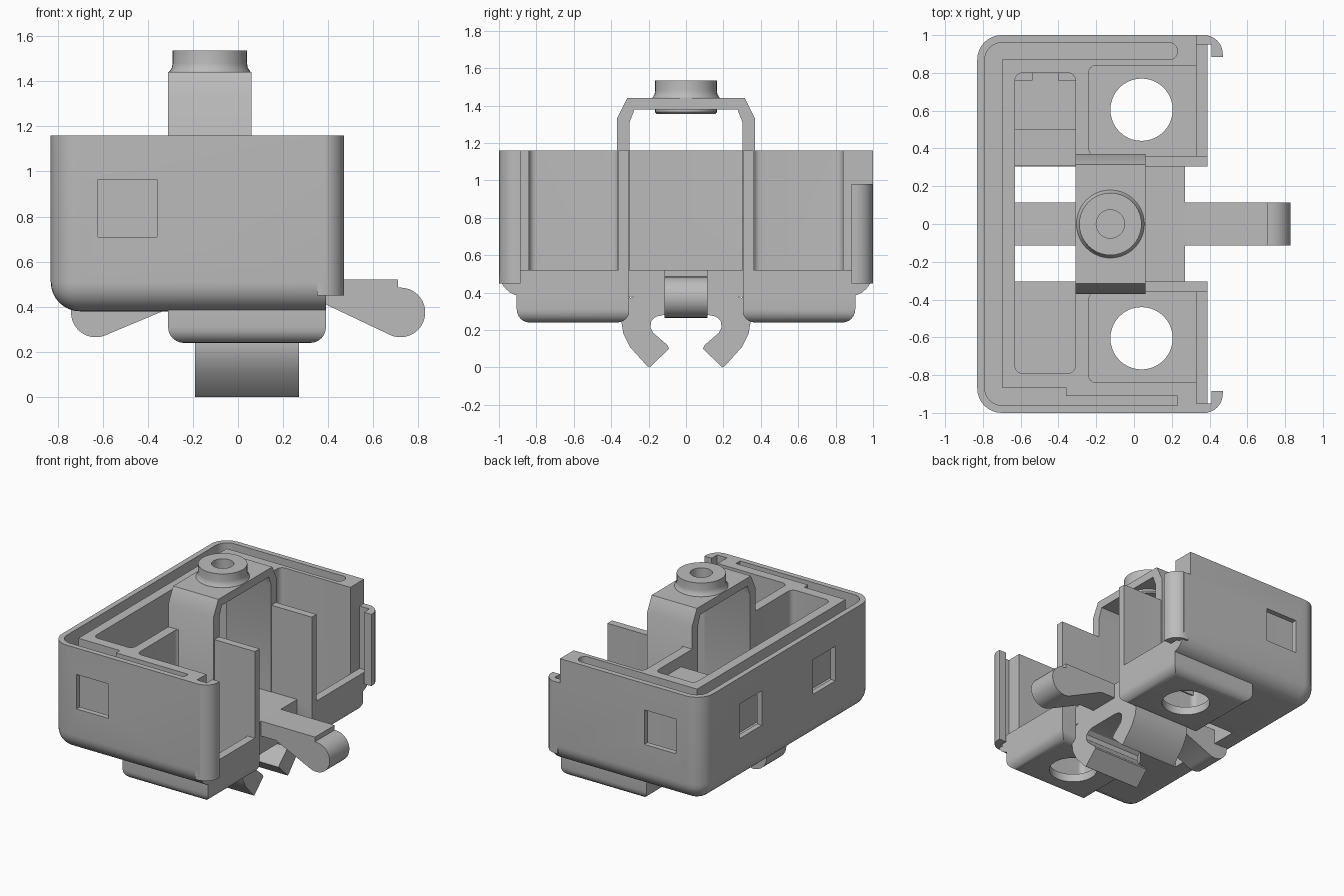
import bpy, bmesh, math

if "Cube" in bpy.data.objects:
    bpy.data.objects.remove(bpy.data.objects["Cube"])

GREY = bpy.data.materials.new("plain_grey")
GREY.diffuse_color = (0.5, 0.5, 0.5, 1)
GREY.use_nodes = True
GREY.node_tree.nodes["Principled BSDF"].inputs["Base Color"].default_value = GREY.diffuse_color


def finish(bm, name):
    bmesh.ops.recalc_face_normals(bm, faces=bm.faces[:])
    me = bpy.data.meshes.new(name)
    bm.to_mesh(me)
    bm.free()
    me.materials.append(GREY)
    ob = bpy.data.objects.new(name, me)
    bpy.context.scene.collection.objects.link(ob)
    return ob


def box(name, x0, x1, y0, y1, z0, z1, pick=None, r=0.0, seg=6):
    """Box; edges whose midpoint satisfies pick() get rounded."""
    bm = bmesh.new()
    bmesh.ops.create_cube(bm, size=1)
    for v in bm.verts:
        v.co = (x0 if v.co.x < 0 else x1, y0 if v.co.y < 0 else y1, z0 if v.co.z < 0 else z1)
    if pick:
        es = [e for e in bm.edges if pick((e.verts[0].co + e.verts[1].co) / 2, e)]
        bmesh.ops.bevel(bm, geom=es, offset=r, segments=seg, profile=0.5, affect='EDGES')
    return finish(bm, name)


def extrude(name, pts, axis, a, b):
    """Extrude a 2D outline along the x, y or z axis from a to b."""
    bm = bmesh.new()
    put = {'x': lambda p, t: (t, p[0], p[1]), 'y': lambda p, t: (p[0], t, p[1]),
           'z': lambda p, t: (p[0], p[1], t)}[axis]
    lo = [bm.verts.new(put(p, a)) for p in pts]
    hi = [bm.verts.new(put(p, b)) for p in pts]
    n = len(pts)
    bm.faces.new(lo)
    bm.faces.new(hi)
    for i in range(n):
        bm.faces.new((lo[i], lo[(i + 1) % n], hi[(i + 1) % n], hi[i]))
    return finish(bm, name)


def arc(cx, cy, r, a0, a1, n=12):
    return [(cx + r * math.cos(math.radians(a0 + (a1 - a0) * i / n)),
             cy + r * math.sin(math.radians(a0 + (a1 - a0) * i / n))) for i in range(n + 1)]


def combine(target, tool, op='DIFFERENCE'):
    m = target.modifiers.new("bool", 'BOOLEAN')
    m.operation, m.solver, m.object = op, 'EXACT', tool
    bpy.context.view_layer.objects.active = target
    bpy.ops.object.modifier_apply(modifier=m.name)
    bpy.data.objects.remove(tool, do_unlink=True)


def cut(target, *b, **k):
    combine(target, box("cutter", *b, **k))


def vertical(c, e):
    return abs(e.verts[0].co.z - e.verts[1].co.z) > 0.1


# Housing shell, rounded at the back, sides and underneath
housing = box("housing", -0.83, 0.39, -1, 1, 0.38, 1.16,
              lambda c, e: (c.x < -0.8 and c.z < 1.1) or (abs(c.y) > 0.95 and c.z < 0.4), 0.13, 8)
for s in (-1, 1):
    y = sorted((s * 0.30, s * 0.905))
    combine(housing, box("foot", -0.31, 0.39, *y, 0.24, 0.45,
                         lambda c, e: c.z < 0.25, 0.07), 'UNION')

# Rear pocket and centre bay
cut(housing, -0.63, -0.31, -0.79, 0.80, 0.44, 1.4, pick=vertical, r=0.04)
cut(housing, -0.40, 0.6, -0.305, 0.305, 0.52, 1.4)
cut(housing, 0.27, 0.6, -0.305, 0.305, 0.2, 1.4)
for s in (-1, 1):
    def ys(a, b):
        return sorted((s * a, s * b))
    # Floor openings, sockets with round holes, and open socket fronts
    cut(housing, -0.63, -0.31, *ys(0.115, 0.305), 0.2, 0.6)
    cut(housing, -0.24, 0.33, *ys(0.36, 0.84), 0.30, 1.4,
        pick=lambda c, e: vertical(c, e) and c.x < 0, r=0.04)
    cut(housing, 0.30, 0.6, *ys(0.36, 0.84), 0.52, 1.4)
    cut(housing, 0.33, 0.6, *ys(0.83, 0.95), 0.52, 1.4)
    combine(housing, extrude("cutter", arc(0.04, s * 0.605, 0.165, 0, 351, 39), 'z', 0.1, 0.6))
    # Latch windows in the side and rear walls
    cut(housing, -0.62, -0.36, *ys(0.92, 1.1), 0.71, 0.965)
    cut(housing, -0.9, -0.75, *ys(0.30, 0.56), 0.71, 0.965)
# Rim groove
cut(housing, -0.79, -0.70, -0.96, 0.96, 0.65, 1.4,
    pick=lambda c, e: vertical(c, e) and c.x < -0.75, r=0.09)
cut(housing, -0.72, 0.23, 0.87, 0.96, 0.65, 1.4,
    pick=lambda c, e: vertical(c, e) and c.x > 0, r=0.044)
cut(housing, -0.72, 0.23, -0.96, -0.91, 0.65, 1.4)
cut(housing, -0.72, -0.36, -0.92, -0.865, 0.65, 1.4)
# Lowered front end of the right wall
cut(housing, 0.33, 0.6, 0.9, 1.1, 0.98, 1.4)

# Raised blocks in the rear pocket
box("pocket_block", -0.64, -0.30, 0.50, 0.76, 0.42, 1.08)
box("pocket_tab", -0.54, -0.40, 0.75, 0.81, 0.42, 1.08)
box("pocket_step", -0.64, -0.30, 0.31, 0.51, 0.42, 0.60)

# Hooked flaps at the open front
for s, top in ((-1, 1.16), (1, 0.98)):
    pts = [(0.35, 0.95), (0.41, 0.95), (0.41, 0.885), (0.47, 0.885)] + \
        arc(0.37, 0.90, 0.10, 0, 90, 8) + [(0.35, 1.0)]
    extrude("front_flap", [(x, s * y) for x, y in pts], 'z', 0.45, top)

# Bridge bracket over the centre bay
half = [(0.37, 0.50), (0.37, 1.33), (0.315, 1.44)]
inner = [(0.275, 1.38), (0.302, 1.31), (0.302, 0.50)]
right = half + [(-y, z) for y, z in reversed(half)]
left = [(-y, z) for y, z in reversed(inner)]
bracket = extrude("bracket", right + left + inner, 'x', -0.31, 0.06)
combine(bracket, extrude("cutter", arc(-0.125, 0, 0.12, 0, 350, 35), 'z', 1.3, 1.6))

# Tubular boss on the bracket
bm = bmesh.new()
prof = [(0.075, 1.355), (0.155, 1.355), (0.165, 1.365), (0.165, 1.39), (0.18, 1.40),
        (0.18, 1.442), (0.168, 1.46), (0.165, 1.48), (0.165, 1.535), (0.075, 1.535)]
N = 40
rings = [[bm.verts.new((-0.125 + r * math.cos(2 * math.pi * i / N),
                        r * math.sin(2 * math.pi * i / N), z)) for i in range(N)] for r, z in prof]
for j, a in enumerate(rings):
    b = rings[(j + 1) % len(rings)]
    for i in range(N):
        k = (i + 1) % N
        bm.faces.new((a[i], a[k], b[k], b[i]))
finish(bm, "boss")

# Front lever and rear lever with rounded ends
extrude("front_lever", [(0.2, 0.515), (0.27, 0.52), (0.71, 0.52), (0.71, 0.485)]
        + arc(0.72, 0.375, 0.11, 90, -118, 20) + [(0.39, 0.41), (0.2, 0.41)], 'y', -0.115, 0.115)
extrude("rear_lever", [(-0.2, 0.51), (-0.63, 0.485)]
        + arc(-0.63, 0.375, 0.11, 100, 298, 20) + [(-0.31, 0.39), (-0.2, 0.39)], 'y', -0.115, 0.115)

# Two-armed clip underneath
side = [(0.22, 0.45), (0.25, 0.39), (0.30, 0.37), (0.335, 0.31), (0.345, 0.24), (0.335, 0.18),
        (0.30, 0.11), (0.21, 0.01), (0.195, 0.0), (0.09, 0.10), (0.10, 0.12), (0.175, 0.185),
        (0.19, 0.215), (0.185, 0.25), (0.16, 0.272), (0.12, 0.28)]
extrude("clip", side + [(-y, z) for y, z in reversed(side)], 'x', -0.19, 0.27)

# Smooth the rounded surfaces, keep corners crisp
for ob in bpy.data.objects:
    ob.select_set(True)
bpy.context.view_layer.objects.active = housing
bpy.ops.object.shade_smooth_by_angle(angle=math.radians(28))
